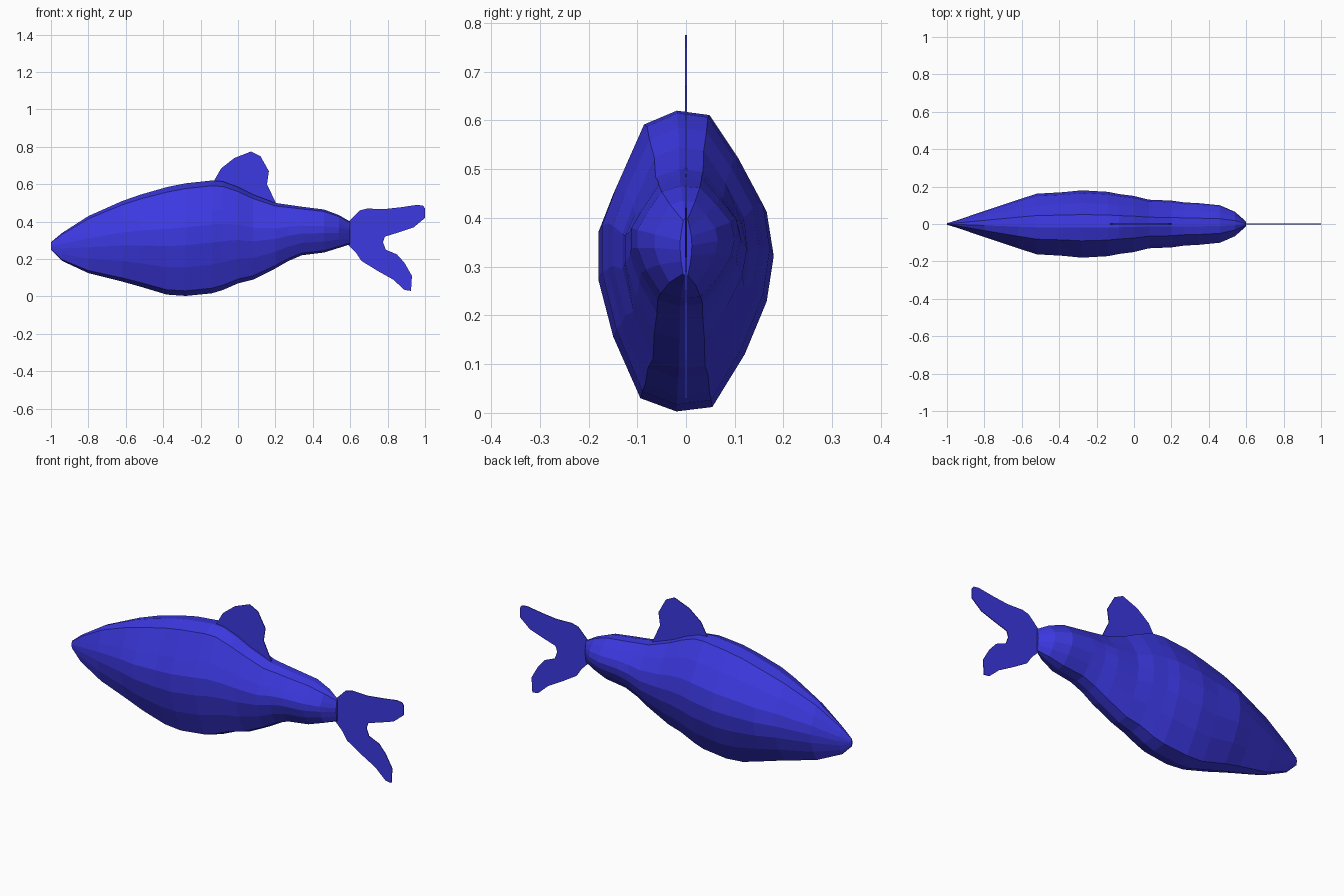
import bpy, bmesh

if "Cube" in bpy.data.objects:
    bpy.data.objects.remove(bpy.data.objects["Cube"])

blue = bpy.data.materials.new("deep_blue")
blue.diffuse_color = (0.045, 0.04, 0.75, 1)
blue.use_nodes = True
blue.node_tree.nodes["Principled BSDF"].inputs["Base Color"].default_value = blue.diffuse_color


def finish(name, bm):
    bmesh.ops.recalc_face_normals(bm, faces=bm.faces)
    mesh = bpy.data.meshes.new(name)
    bm.to_mesh(mesh)
    bm.free()
    mesh.materials.append(blue)
    obj = bpy.data.objects.new(name, mesh)
    bpy.context.collection.objects.link(obj)
    return obj


# Body cross-section: sideways fraction of half width, height fraction
section = [(-.11, 1), (.28, .985), (.62, .84), (.92, .68), (1, .53), (.92, .375),
           (.67, .195), (.3, .015), (-.11, 0), (-.52, .045), (-.83, .255),
           (-1, .45), (-1, .61), (-.83, .74), (-.5, .953)]

# Body stations: x, bottom, top, half width
stations = [(-1, .25, .29, .004), (-.94, .19, .34, .022), (-.8, .125, .43, .07),
            (-.62, .08, .51, .13), (-.52, .052, .545, .162), (-.38, .01, .585, .17),
            (-.28, .003, .605, .18), (-.14, .017, .62, .172), (-.08, .035, .615, .16),
            (0, .07, .585, .15), (.08, .09, .545, .13), (.2, .15, .5, .125),
            (.27, .19, .49, .115), (.34, .22, .48, .112), (.46, .235, .465, .1),
            (.54, .26, .435, .065), (.6, .28, .40, .012)]

bm = bmesh.new()
rings = [[bm.verts.new((x, sy * w, lo + sz * (hi - lo))) for sy, sz in section]
         for x, lo, hi, w in stations]
n = len(section)
for a, b in zip(rings, rings[1:]):
    for i in range(n):
        j = (i + 1) % n
        bm.faces.new((a[i], a[j], b[j], b[i]))
bm.faces.new(rings[0])
bm.faces.new(rings[-1])
finish("body", bm)


def fin(name, outline, thickness=.004):
    """Thin upright plate from an x-z outline."""
    bm = bmesh.new()
    face = bm.faces.new([bm.verts.new((x, -thickness / 2, z)) for x, z in outline])
    ext = bmesh.ops.extrude_face_region(bm, geom=[face], use_keep_orig=True)
    moved = [v for v in ext["geom"] if isinstance(v, bmesh.types.BMVert)]
    bmesh.ops.translate(bm, verts=moved, vec=(0, thickness, 0))
    bmesh.ops.recalc_face_normals(bm, faces=bm.faces)
    bmesh.ops.triangulate(bm, faces=[f for f in bm.faces if len(f.verts) > 4])
    return finish(name, bm)


# Forked tail
fin("tail_fin", [(.58, .39), (.60, .41), (.65, .46), (.69, .47), (.78, .467), (.87, .477),
                 (.96, .49), (.99, .485), (1, .47), (1, .42), (.94, .37), (.85, .34),
                 (.785, .32), (.775, .29), (.79, .25), (.85, .225), (.89, .18),
                 (.93, .11), (.925, .03), (.89, .035), (.83, .09), (.75, .135),
                 (.66, .19), (.63, .235), (.58, .285)])

# Back fin, rooted inside the body
fin("dorsal_fin", [(-.13, .615), (-.09, .685), (-.02, .74), (.07, .775), (.12, .75),
                   (.165, .67), (.155, .60), (.2, .505), (.2, .48), (.08, .52), (-.12, .58)])
